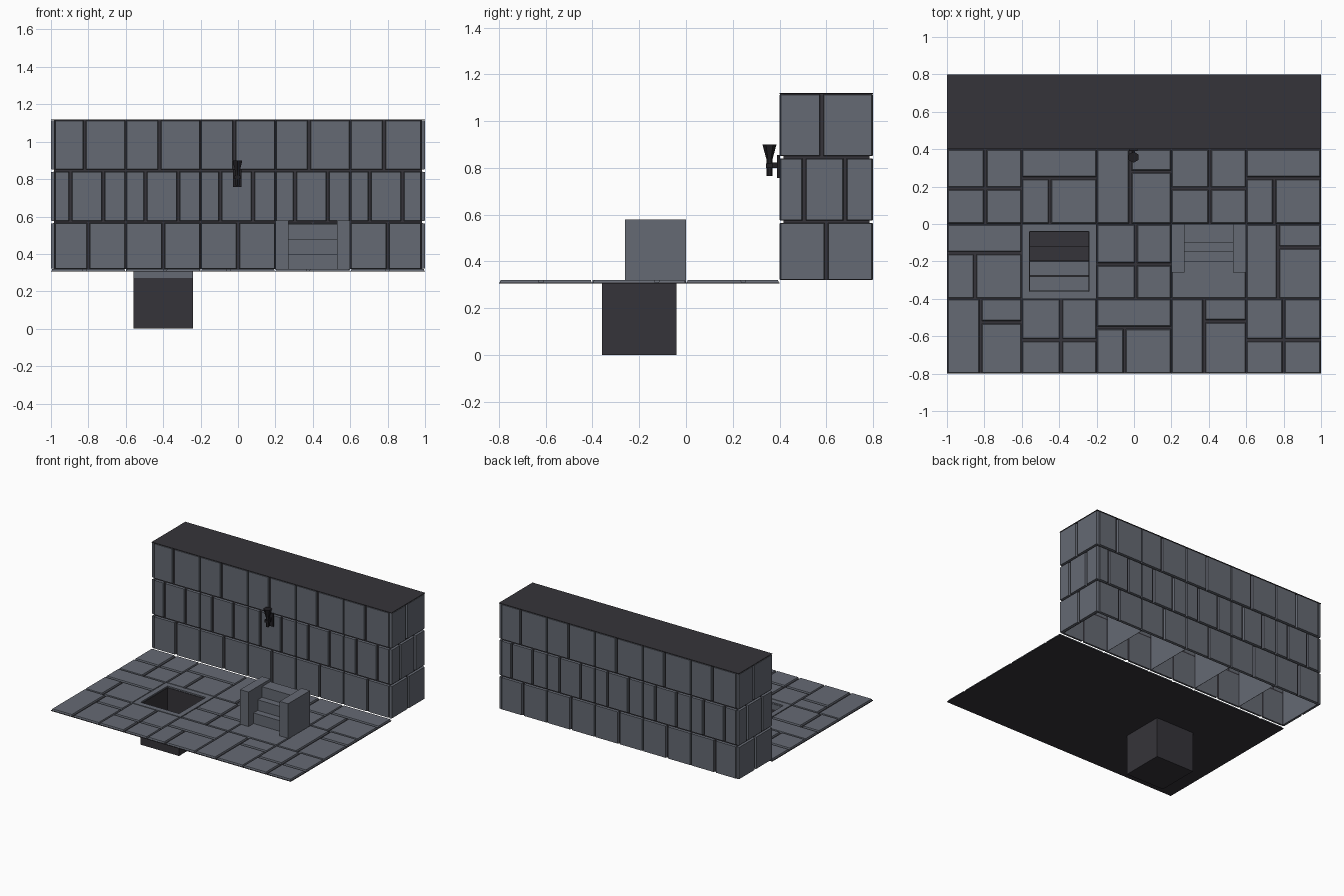
import bpy, bmesh, math
from mathutils import Matrix, Vector

cube = bpy.data.objects.get("Cube")
if cube:
    bpy.data.objects.remove(cube, do_unlink=True)


def material(name, rgb):
    m = bpy.data.materials.new(name)
    m.use_nodes = True
    m.diffuse_color = (*rgb, 1)
    m.node_tree.nodes["Principled BSDF"].inputs["Base Color"].default_value = (*rgb, 1)
    return m


STONE = material("slate_stone", (0.13, 0.142, 0.172))
DARK = material("dark_mortar", (0.036, 0.034, 0.041))
IRON = material("black_iron", (0.014, 0.013, 0.016))

T = 0.4       # tile size
FLOOR = 0.32  # floor height
TOP = 1.12    # wall height


def box(bm, lo, hi, face=None, taper=0.006, mat=0):
    """Box between two corners; the face named by a direction is chamfered."""
    lo, hi = Vector(lo), Vector(hi)
    mid, size = (lo + hi) / 2, hi - lo
    verts = bmesh.ops.create_cube(bm, size=1)["verts"]
    for v in verts:
        out = face and v.co.dot(Vector(face)) > 0
        for a in range(3):
            shrink = taper if out and not face[a] else 0
            v.co[a] = mid[a] + math.copysign(size[a] / 2 - shrink, v.co[a])
    for f in {f for v in verts for f in v.link_faces}:
        f.material_index = mat
    return verts


def finish(name, bm, *mats):
    me = bpy.data.meshes.new(name)
    bm.to_mesh(me)
    bm.free()
    for m in mats:
        me.materials.append(m)
    ob = bpy.data.objects.new(name, me)
    bpy.context.collection.objects.link(ob)
    return ob


# Wall bricks: one repeating pattern, laid on all four sides
ROWS = [(FLOOR, 0.57, [0, 0.2]),
        (0.57, 0.845, [0, 0.105, 0.28]),
        (0.845, TOP, [0, 0.18])]


def brick_panel(name, origin, turns, tiles, trim):
    bm = bmesh.new()
    length = tiles * T
    for z0, z1, cuts in ROWS:
        joints = [i * T + c for i in range(tiles) for c in cuts] + [length]
        gaps = [0.003 if c == 0 else 0.007 for _ in range(tiles) for c in cuts] + [0.003]
        for k in range(len(joints) - 1):
            a = max(joints[k] + gaps[k], trim)
            b = min(joints[k + 1] - gaps[k + 1], length - trim)
            low = z0 if z0 == FLOOR else z0 + 0.005
            box(bm, (a, 0, low), (b, 0.018, z1 - 0.005), (0, -1, 0), 0.003)
    bm.transform(Matrix.Translation(origin) @ Matrix.Rotation(turns * math.pi / 2, 4, "Z"))
    finish(name, bm, STONE)


brick_panel("wall_front_bricks", (-1, 0.4, 0), 0, 5, 0.022)
brick_panel("wall_left_end_bricks", (1, 0.4, 0), 1, 1, 0)
brick_panel("wall_back_bricks", (1, 0.8, 0), 2, 5, 0.022)
brick_panel("wall_right_end_bricks", (-1, 0.8, 0), 3, 1, 0)

# Hollow mortar core, open underneath, and the flat top
bm = bmesh.new()
for y in (0.416, 0.782):
    box(bm, (-0.984, y, FLOOR), (0.984, y + 0.002, TOP - 0.004))
for x in (-0.984, 0.982):
    box(bm, (x, 0.416, FLOOR), (x + 0.002, 0.784, TOP - 0.004))
finish("wall_mortar", bm, DARK)
bm = bmesh.new()
box(bm, (-1, 0.4, TOP - 0.005), (1, 0.8, TOP))
finish("wall_top", bm, DARK)
bm = bmesh.new()
for i in range(6):
    x = -0.98 + i * 0.392
    box(bm, (x - 0.001, 0.418, FLOOR), (x + 0.001, 0.782, TOP - 0.006))
finish("wall_dividers", bm, STONE)

# Floor paving: each tile is split by one upright and one cross joint.
# grid = four stones, left = left stone whole, top = far stone whole
PAVING = [
    [("left", 0.18, 0.275), ("grid", 0.21, 0.18), ("top", 0.15, 0.245),
     ("left", 0.175, 0.28), ("grid", 0.2, 0.18)],
    [("top", 0.15, 0.245), ("pit", 0, 0), ("grid", 0.21, 0.185),
     ("plain", 0, 0), ("left", 0.17, 0.275)],
    [("grid", 0.205, 0.19), ("top", 0.15, 0.245), ("left", 0.18, 0.28),
     ("grid", 0.205, 0.19), ("top", 0.15, 0.245)],
]


def stones(kind, u, v):
    if kind == "plain":
        return [(0, 0, T, T)]
    right = [(u, 0, T, v), (u, v, T, T)]
    if kind == "left":
        return [(0, 0, u, T)] + right
    if kind == "top":
        return [(0, 0, u, v), (u, 0, T, v), (0, v, T, T)]
    return [(0, 0, u, v), (0, v, u, T)] + right


def frame(x, y, rim):
    """Four strips around a square opening in one tile."""
    r = T - rim
    return [(x, y, x + T, y + rim), (x, y + r, x + T, y + T),
            (x, y + rim, x + rim, y + r), (x + r, y + rim, x + T, y + r)]


paving, base = bmesh.new(), bmesh.new()
for j, row in enumerate(PAVING):
    for i, (kind, u, v) in enumerate(row):
        x, y = -1 + i * T, -0.8 + j * T
        if kind == "pit":
            for a, b, c, d in frame(x, y, 0.04):
                box(paving, (a, b, 0.308), (c, d, FLOOR))
                box(base, (a, b, 0.305), (c, d, 0.308))
            continue
        box(base, (x, y, 0.305), (x + T, y + T, 0.309))
        for a, b, c, d in stones(kind, u, v):
            ga, gb, gc, gd = [0.007 if 0 < e < T else 0.003 for e in (a, b, c, d)]
            box(paving, (x + a + ga, y + b + gb, 0.308),
                (x + c - gc, y + d - gd, FLOOR), (0, 0, 1), 0.004)
finish("floor_stones", paving, STONE)
finish("floor_base", base, DARK)

# Sunken stairwell: dark lining with a stone band along its front edge
bm = bmesh.new()
px0, px1, py0, py1 = -0.56, -0.24, -0.36, -0.04
w = 0.004
box(bm, (px0, py0, 0), (px1, py1, w))
for a, b, c, d in [(px0, py1 - w, px1, py1), (px0, py0, px0 + w, py1),
                   (px1 - w, py0, px1, py1)]:
    box(bm, (a, b, 0), (c, d, 0.31))
box(bm, (px0, py0, 0), (px1, py0 + w, 0.27))
box(bm, (px0, py0, 0.27), (px1, py0 + w, 0.31), mat=1)
finish("stairwell_lining", bm, DARK, STONE)

bm = bmesh.new()
for k in range(3):
    y = py0 + w + k * 0.08
    box(bm, (px0 + w, y, w), (px1 - w, py0 + (k + 1) * 0.08, 0.24 - k * 0.08),
        mat=int(k == 2))
finish("stairwell_steps", bm, STONE, DARK)

# Rising stairs between two low side walls
bm = bmesh.new()
for k in range(3):
    box(bm, (0.27, -0.2 + k * 0.05, FLOOR - 0.005), (0.53, 0, 0.4 + k * 0.08))
finish("stair_steps", bm, STONE)
for name, x in (("stair_right_wall", 0.2), ("stair_left_wall", 0.53)):
    bm = bmesh.new()
    box(bm, (x, -0.26, FLOOR - 0.005), (x + 0.07, 0, 0.58))
    finish(name, bm, STONE)


# Wall torch
def cone(bm, r0, r1, y, z0, z1):
    bmesh.ops.create_cone(bm, cap_ends=True, segments=6, radius1=r0, radius2=r1,
                          depth=z1 - z0, matrix=Matrix.Translation((-0.003, y, (z0 + z1) / 2)))


bm = bmesh.new()
cone(bm, 0.012, 0.012, 0.357, 0.765, 0.845)
cone(bm, 0.014, 0.03, 0.357, 0.84, 0.9)
finish("torch", bm, IRON)
bm = bmesh.new()
box(bm, (-0.026, 0.39, 0.757), (0.02, 0.402, 0.855))
box(bm, (-0.011, 0.36, 0.8), (0.005, 0.395, 0.822))
box(bm, (-0.02, 0.342, 0.8), (0.014, 0.372, 0.818))
finish("torch_bracket", bm, IRON)
